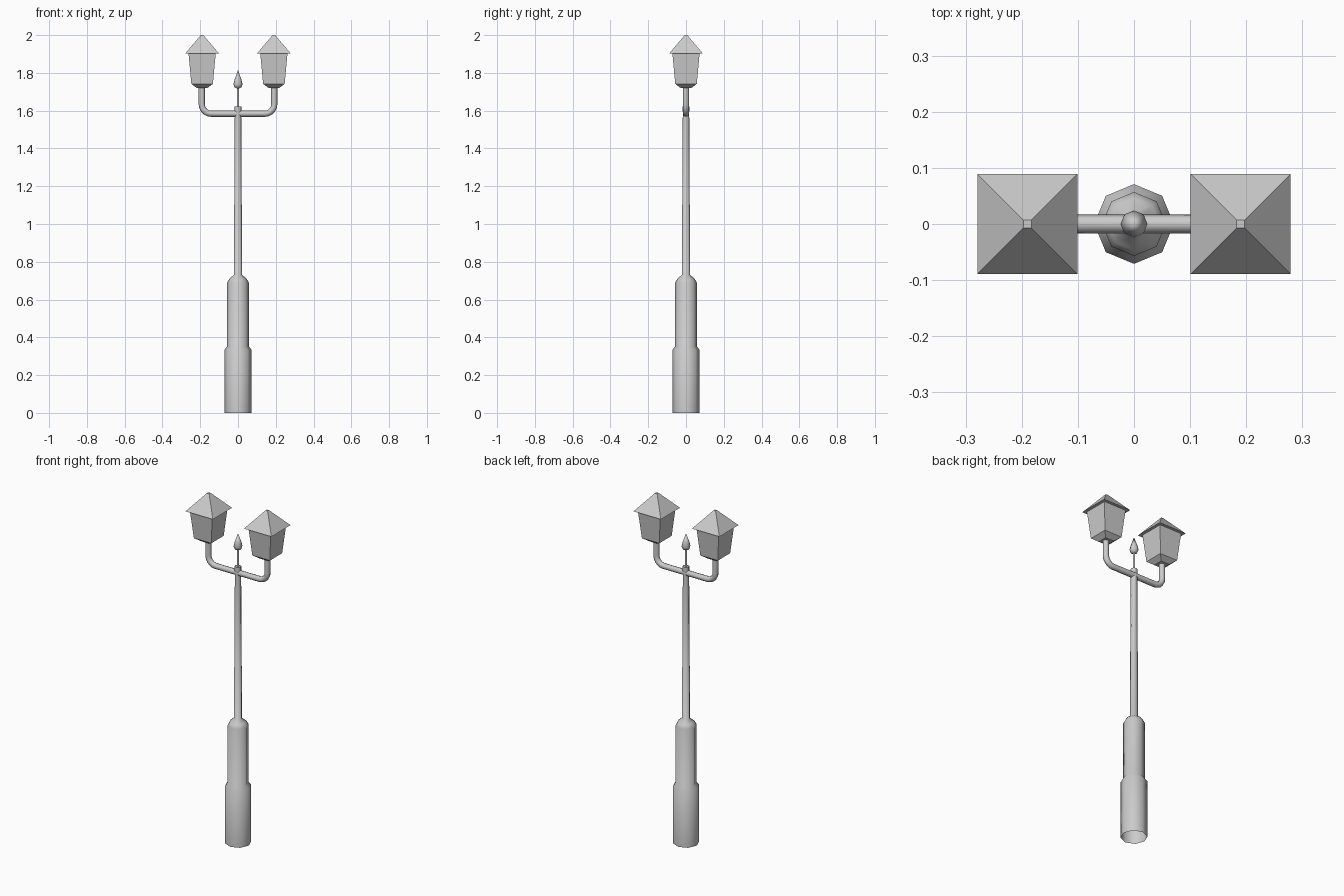
import bpy, bmesh, math

if "Cube" in bpy.data.objects:
    bpy.data.objects.remove(bpy.data.objects["Cube"])

def lathe(name, profile, sides, x=0.0, turn=0.0, cap_bottom=True, smooth=True):
    """Stack rings of (radius, z) into one solid with the given number of sides."""
    bm = bmesh.new()
    rings = []
    for r, z in profile:
        if r == 0:
            rings.append([bm.verts.new((x, 0, z))])
            continue
        rings.append([bm.verts.new((x + r * math.cos(turn + 2 * math.pi * i / sides),
                                    r * math.sin(turn + 2 * math.pi * i / sides), z))
                      for i in range(sides)])
    for a, b in zip(rings, rings[1:]):
        for i in range(sides):
            j = (i + 1) % sides
            if len(b) == 1:
                bm.faces.new((a[i], a[j], b[0]))
            else:
                bm.faces.new((a[i], a[j], b[j], b[i]))
    if cap_bottom:
        bm.faces.new(rings[0][::-1])
    if len(rings[-1]) > 1:
        bm.faces.new(rings[-1])
    mesh = bpy.data.meshes.new(name)
    bm.to_mesh(mesh)
    bm.free()
    obj = bpy.data.objects.new(name, mesh)
    bpy.context.collection.objects.link(obj)
    if smooth:
        shade(obj)
    return obj

def shade(obj):
    bpy.ops.object.select_all(action='DESELECT')
    obj.select_set(True)
    bpy.context.view_layer.objects.active = obj
    bpy.ops.object.shade_smooth_by_angle(angle=math.radians(50))

# Stepped octagonal post, open underneath
lathe("post", [(0.071, 0), (0.071, 0.335), (0.057, 0.352), (0.057, 0.69),
               (0.046, 0.71), (0.022, 0.73), (0.017, 1.60)], 8, cap_bottom=False)
lathe("post_collar", [(0.018, 1.595), (0.018, 1.622)], 8)

# Spear finial on a thin rod
lathe("finial", [(0.006, 1.61), (0.006, 1.718), (0.018, 1.723), (0.024, 1.74),
                 (0.018, 1.765), (0, 1.815)], 8)

# U-shaped arm with rounded corners
X, Z, R = 0.192, 1.584, 0.05
half = [(X, 1.735)] + [(X - R + R * math.cos(t), Z + R - R * math.sin(t))
                       for t in (math.pi / 2 * i / 5 for i in range(6))]
path = half + [(-x, z) for x, z in reversed(half)]
curve = bpy.data.curves.new("arm", 'CURVE')
curve.dimensions = '3D'
curve.bevel_depth = 0.0165
curve.bevel_resolution = 2
spline = curve.splines.new('POLY')
spline.points.add(len(path) - 1)
for p, (x, z) in zip(spline.points, path):
    p.co = (x, 0, z, 1)
arm = bpy.data.objects.new("arm", curve)
bpy.context.collection.objects.link(arm)
bpy.ops.object.select_all(action='DESELECT')
arm.select_set(True)
bpy.context.view_layer.objects.active = arm
bpy.ops.object.convert(target='MESH')
shade(arm)

# Four-sided lanterns: body with tapered foot, and overhanging roof
Q = math.sqrt(2)
for side, x in (("left", -0.19), ("right", 0.19)):
    lathe(side + "_lantern_body",
          [(0.028 * Q, 1.72), (0.057 * Q, 1.742), (0.072 * Q, 1.903)],
          4, x, math.pi / 4, smooth=False)
    lathe(side + "_lantern_roof",
          [(0.089 * Q, 1.903), (0.007 * Q, 2.0)],
          4, x, math.pi / 4, smooth=False)
